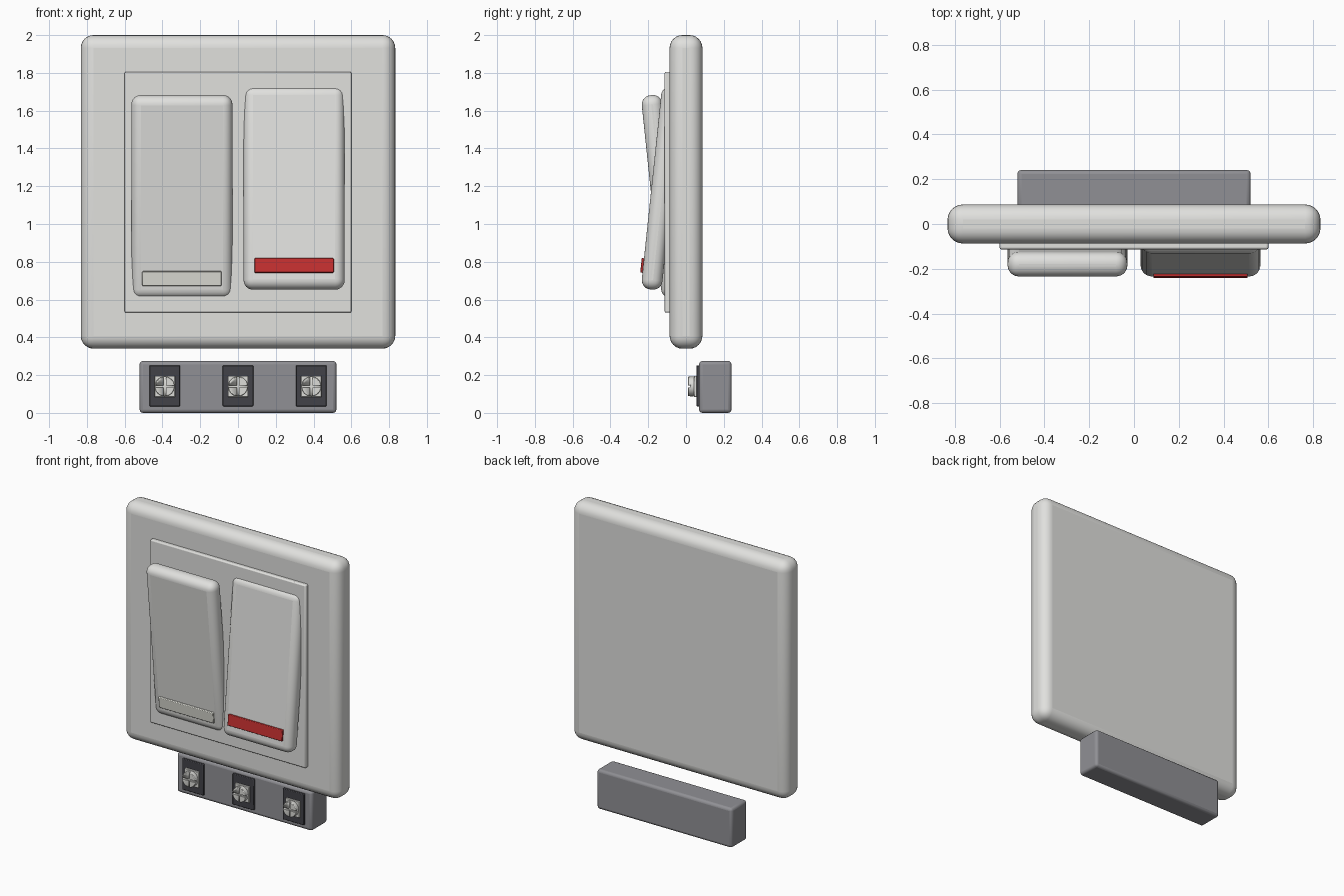
import bpy, bmesh
from math import radians, pi
from mathutils import Matrix, Vector

if "Cube" in bpy.data.objects:
    bpy.data.objects.remove(bpy.data.objects["Cube"])


def material(name, r, g, b):
    m = bpy.data.materials.new(name)
    m.use_nodes = True
    m.diffuse_color = (r, g, b, 1)
    m.node_tree.nodes["Principled BSDF"].inputs["Base Color"].default_value = (r, g, b, 1)
    return m


IVORY = material("ivory plastic", 0.75, 0.75, 0.73)
CREAM = material("cream insert", 0.75, 0.75, 0.69)
RED = material("red indicator", 0.56, 0.03, 0.03)
GREY = material("grey housing", 0.28, 0.28, 0.30)
DARK = material("dark contact", 0.055, 0.055, 0.065)
STEEL = material("steel", 0.72, 0.72, 0.69)


def finish(bm, name, mat, bevel=0, segments=3):
    mesh = bpy.data.meshes.new(name)
    bm.to_mesh(mesh)
    bm.free()
    ob = bpy.data.objects.new(name, mesh)
    bpy.context.collection.objects.link(ob)
    mesh.materials.append(mat)
    if bevel:
        mod = ob.modifiers.new("rounded edges", "BEVEL")
        mod.width = bevel
        mod.segments = segments
        mod.limit_method = "ANGLE"
    bpy.ops.object.select_all(action="DESELECT")
    ob.select_set(True)
    bpy.context.view_layer.objects.active = ob
    bpy.ops.object.shade_smooth_by_angle(angle=radians(35))
    return ob


def box(name, center, size, mat, bevel=0, segments=3, pose=Matrix()):
    bm = bmesh.new()
    bmesh.ops.create_cube(bm, size=1)
    bmesh.ops.scale(bm, vec=size, verts=bm.verts)
    bmesh.ops.translate(bm, vec=center, verts=bm.verts)
    ob = finish(bm, name, mat, bevel, segments)
    ob.matrix_world = pose
    return ob


# Wall plate and raised inner frame
box("wall_plate", (0, 0, 1.17), (1.665, 0.174, 1.66), IVORY, 0.068, 6)
box("inner_frame", (0, -0.09, 1.168), (1.2, 0.046, 1.275), IVORY, 0.008, 2)

# Two rockers tilted opposite ways, each with an indicator bar
for side, sx, z, tilt, bar_z, mat in (("right", -1, 1.145, 6, -0.43, CREAM),
                                      ("left", 1, 1.19, -6, -0.418, RED)):
    pose = Matrix.Translation((sx * 0.297, -0.128, z)) @ Matrix.Rotation(radians(tilt), 4, "X")
    box(side + "_rocker", (0, 0, 0), (0.535, 0.11, 1.08), IVORY, 0.05, 6, pose)
    box(side + "_indicator", (0, -0.055, bar_z), (0.42, 0.024, 0.077), mat, 0.004, 2, pose)

# Terminal block
box("terminal_block", (0, 0.155, 0.1375), (1.042, 0.172, 0.275), GREY, 0.018, 3)


def screw_head(name, x):
    bm = bmesh.new()
    turn = Matrix.Rotation(pi / 2, 4, "X")
    bmesh.ops.create_cone(bm, cap_ends=True, segments=32, radius1=0.052, radius2=0.052,
                          depth=0.034, matrix=Matrix.Translation((x, 0.027, 0.14)) @ turn)
    return finish(bm, name, STEEL, 0.004, 2)


# Contacts: dark recess plate, clamp square, slotted screw
for label, x in (("right", -0.388), ("middle", 0), ("left", 0.388)):
    box(label + "_contact", (x, 0.066, 0.143), (0.162, 0.022, 0.216), DARK, 0.004, 2)
    box(label + "_clamp", (x, 0.051, 0.14), (0.108, 0.018, 0.112), STEEL, 0.003, 2)
    head = screw_head(label + "_screw", x)
    for i, size in enumerate(((0.012, 0.024, 0.15), (0.15, 0.024, 0.012))):
        cutter = box(f"{label}_slot_cutter_{i}", (x, 0.01, 0.14), size, STEEL)
        cutter.hide_render = True
        cutter.hide_viewport = True
        cut = head.modifiers.new("slot", "BOOLEAN")
        cut.object = cutter
        cut.solver = "EXACT"
